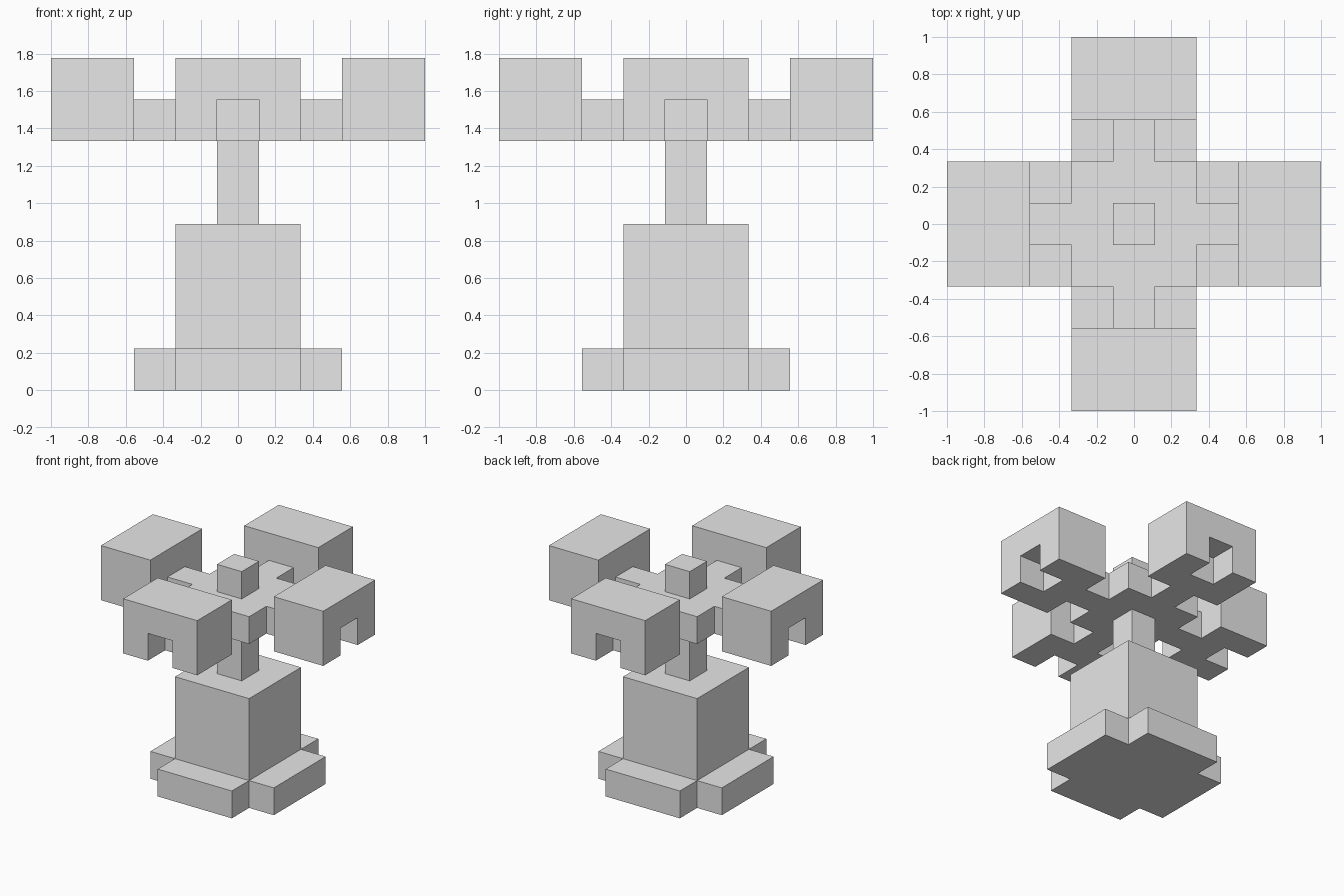
import bpy
import bmesh
from math import radians
from mathutils import Matrix, Vector

UNIT = 2 / 9  # edge length of one building block

default_cube = bpy.data.objects.get("Cube")
if default_cube:
    bpy.data.objects.remove(default_cube, do_unlink=True)

grey = bpy.data.materials.new("plain grey")
grey.use_nodes = True
grey.diffuse_color = (0.8, 0.8, 0.8, 1)
grey.node_tree.nodes["Principled BSDF"].inputs["Base Color"].default_value = grey.diffuse_color


def box(xs, ys, zs):
    """Set of block cells filling inclusive index ranges."""
    return {(x, y, z)
            for x in range(xs[0], xs[1] + 1)
            for y in range(ys[0], ys[1] + 1)
            for z in range(zs[0], zs[1] + 1)}


def build(name, cells, turn=0):
    """Merge cells into one clean flat-faced solid, turned about z."""
    bm = bmesh.new()
    for cell in cells:
        for axis in range(3):
            for sign in (-1, 1):
                normal = Vector((0, 0, 0))
                normal[axis] = sign
                if tuple(int(c + n) for c, n in zip(cell, normal)) in cells:
                    continue
                u = Vector((0, 0, 0))
                u[(axis + 1) % 3] = 0.5
                v = normal.cross(u)
                middle = Vector(cell) + Vector((0, 0, 0.5)) + normal / 2
                corners = (middle - u - v, middle + u - v, middle + u + v, middle - u + v)
                bm.faces.new([bm.verts.new(c * UNIT) for c in corners])
    bmesh.ops.remove_doubles(bm, verts=bm.verts, dist=0.001)
    bmesh.ops.dissolve_limit(bm, angle_limit=radians(1), verts=bm.verts, edges=bm.edges)
    bmesh.ops.recalc_face_normals(bm, faces=bm.faces)
    bm.transform(Matrix.Rotation(radians(turn), 4, "Z"))
    mesh = bpy.data.meshes.new(name)
    bm.to_mesh(mesh)
    bm.free()
    mesh.materials.append(grey)
    bpy.context.collection.objects.link(bpy.data.objects.new(name, mesh))


# Cross-shaped foot, thick pedestal and slim post
build("base", box((-2, 2), (-1, 1), (0, 0)) | box((-1, 1), (-2, 2), (0, 0)))
build("pedestal", box((-1, 1), (-1, 1), (1, 3)))
build("post", box((0, 0), (0, 0), (4, 5)))

# Square platform with four narrow arms, and a knob on top
build("platform", box((-1, 1), (-1, 1), (6, 6))
      | box((-2, 2), (0, 0), (6, 6)) | box((0, 0), (-2, 2), (6, 6)))
build("knob", box((0, 0), (0, 0), (7, 7)))

# Four end blocks, each notched at the bottom of its outer side
end_block = box((3, 4), (-1, 1), (6, 7)) - {(4, 0, 6)}
for side, angle in (("left", 0), ("back", 90), ("right", 180), ("front", 270)):
    build(side + "_end_block", end_block, angle)
